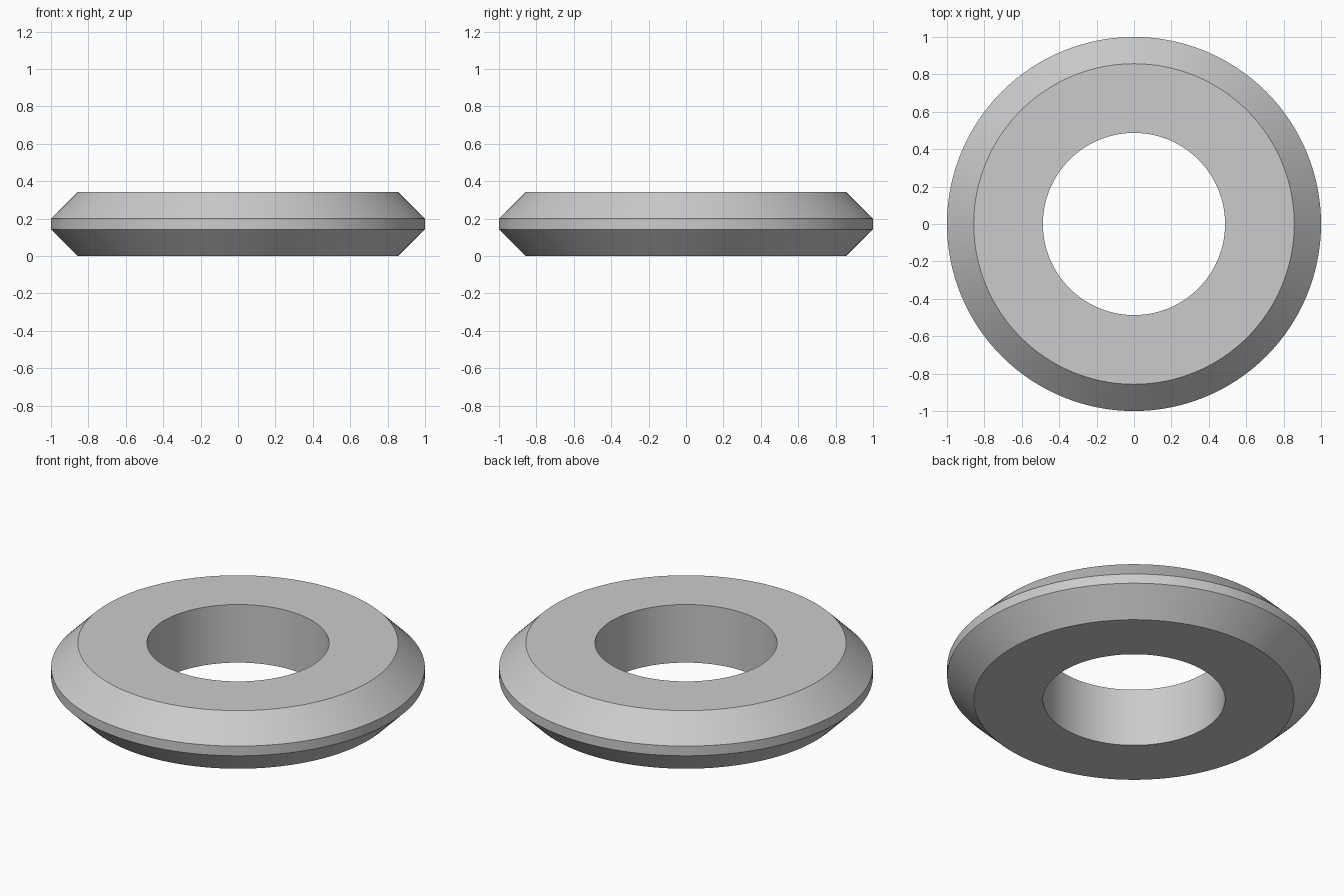
import bpy
import bmesh
import math

cube = bpy.data.objects.get("Cube")
if cube:
    bpy.data.objects.remove(cube, do_unlink=True)

# Single flat grey
grey = bpy.data.materials.new("light grey")
grey.use_nodes = True
colour = (0.6, 0.6, 0.6, 1)
grey.diffuse_color = colour
grey.node_tree.nodes["Principled BSDF"].inputs["Base Color"].default_value = colour

# Ring cross-section as (radius, height)
SEGMENTS = 128
HEIGHT = 0.343
BORE, FACE, RIM = 0.487, 0.857, 1.0
BEVEL = RIM - FACE
profile = [(BORE, 0), (FACE, 0), (RIM, BEVEL),
           (RIM, HEIGHT - BEVEL), (FACE, HEIGHT), (BORE, HEIGHT)]

# Revolve the closed section around z
bm = bmesh.new()
verts = [bm.verts.new((r, 0, z)) for r, z in profile]
edges = [bm.edges.new((v, verts[(i + 1) % len(verts)])) for i, v in enumerate(verts)]
bmesh.ops.spin(bm, geom=verts + edges, cent=(0, 0, 0), axis=(0, 0, 1),
               angle=math.tau, steps=SEGMENTS, use_merge=True)
bmesh.ops.remove_doubles(bm, verts=bm.verts, dist=0.0001)
bmesh.ops.recalc_face_normals(bm, faces=bm.faces)

mesh = bpy.data.meshes.new("bevelled_ring")
bm.to_mesh(mesh)
bm.free()
mesh.materials.append(grey)
ring = bpy.data.objects.new("bevelled_ring", mesh)
bpy.context.collection.objects.link(ring)

# Smooth round walls, crisp bevel edges
bpy.ops.object.select_all(action="DESELECT")
ring.select_set(True)
bpy.context.view_layer.objects.active = ring
bpy.ops.object.shade_smooth_by_angle(angle=math.radians(30))
